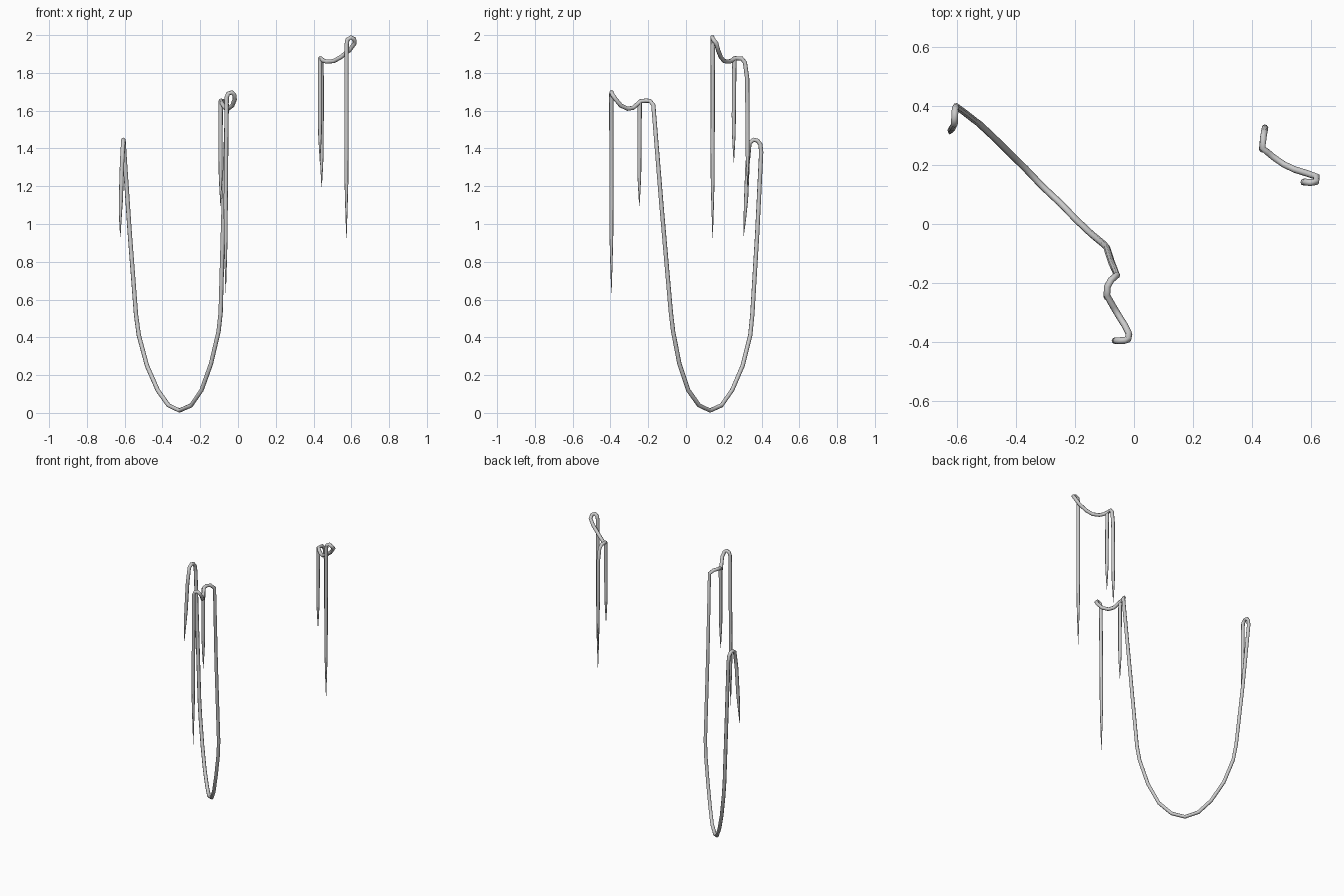
import bpy

R = 0.0115  # strand radius


def strand(name, pts):
    """Smooth round tube through (x, y, z[, radius factor]) points."""
    cu = bpy.data.curves.new(name, 'CURVE')
    cu.dimensions = '3D'
    cu.bevel_depth = R
    cu.bevel_resolution = 2
    cu.use_fill_caps = False
    sp = cu.splines.new('POLY')
    sp.points.add(len(pts) - 1)
    for p, co in zip(sp.points, pts):
        p.co = (*co[:3], 1)
        p.radius = co[3] if len(co) > 3 else 1
    ob = bpy.data.objects.new(name, cu)
    bpy.context.collection.objects.link(ob)
    # turn into a smooth-shaded mesh
    bpy.ops.object.select_all(action='DESELECT')
    ob.select_set(True)
    bpy.context.view_layer.objects.active = ob
    bpy.ops.object.convert(target='MESH')
    bpy.ops.object.shade_smooth()
    return ob


def tail(x, y, top, bottom):
    """Tapering hanging end, listed from the tip upwards."""
    h = top - bottom
    return [(x, y, bottom, 0.08), (x, y, bottom + 0.14 * h, 0.5),
            (x, y, bottom + 0.28 * h, 0.85), (x, y, bottom + 0.45 * h, 0.95)]


# Long vine: front tail, loop, small sag, big hanging bow, rear tail
long_vine = tail(-0.065, -0.395, 1.67, 0.635) + [
    (-0.06, -0.395, 1.67), (-0.052, -0.395, 1.69), (-0.033, -0.394, 1.697),
    (-0.02, -0.39, 1.685), (-0.017, -0.372, 1.66), (-0.03, -0.345, 1.627),
    (-0.052, -0.31, 1.61), (-0.07, -0.28, 1.615), (-0.092, -0.24, 1.65),
    (-0.09, -0.212, 1.653), (-0.078, -0.19, 1.651), (-0.058, -0.173, 1.63),
    (-0.076, -0.13, 1.1), (-0.092, -0.08, 0.53), (-0.103, -0.068, 0.43),
    (-0.143, -0.035, 0.26), (-0.193, 0.012, 0.12), (-0.248, 0.069, 0.04),
    (-0.31, 0.127, 0.0125), (-0.368, 0.188, 0.04), (-0.425, 0.244, 0.12),
    (-0.482, 0.3, 0.25), (-0.525, 0.34, 0.41), (-0.54, 0.351, 0.52),
    (-0.573, 0.377, 0.95), (-0.602, 0.398, 1.38), (-0.604, 0.394, 1.42),
    (-0.606, 0.38, 1.441), (-0.607, 0.358, 1.446), (-0.608, 0.337, 1.43),
    (-0.614, 0.326, 1.32), (-0.62, 0.318, 1.13, 0.95),
    (-0.623, 0.311, 1.02, 0.55), (-0.623, 0.304, 0.93, 0.08)]
strand("long_vine", long_vine)
strand("long_vine_side_tail",
       tail(-0.092, -0.247, 1.65, 1.095) + [(-0.092, -0.245, 1.65)])

# Short vine: tail, loop, sag and second tail
short_vine = tail(0.574, 0.141, 1.95, 0.925) + [
    (0.575, 0.142, 1.95), (0.58, 0.142, 1.977), (0.598, 0.14, 1.988),
    (0.616, 0.143, 1.978), (0.618, 0.16, 1.957), (0.59, 0.17, 1.92),
    (0.545, 0.184, 1.884), (0.508, 0.201, 1.863), (0.472, 0.226, 1.859),
    (0.453, 0.242, 1.865), (0.434, 0.258, 1.878), (0.438, 0.295, 1.876),
    (0.441, 0.312, 1.855), (0.443, 0.324, 1.77)]
short_vine += reversed(tail(0.443, 0.326, 1.77, 1.195))
strand("short_vine", short_vine)
strand("short_vine_side_tail",
       tail(0.434, 0.253, 1.88, 1.325) + [(0.434, 0.256, 1.878)])
